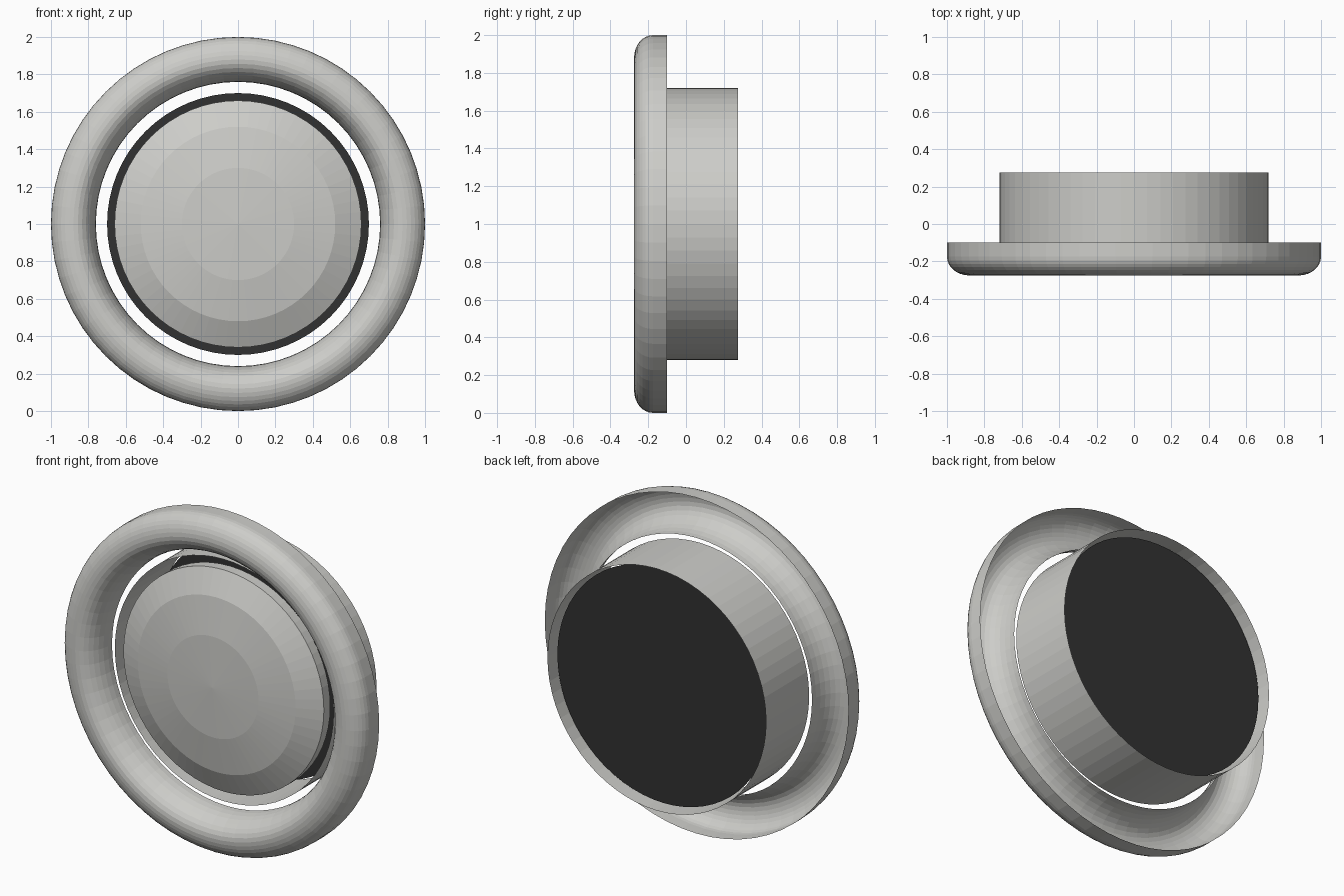
import bpy, bmesh, math

if "Cube" in bpy.data.objects:
    bpy.data.objects.remove(bpy.data.objects["Cube"])

SEGMENTS = 64
CENTRE_Z = 1.0


def material(name, colour):
    m = bpy.data.materials.new(name)
    m.diffuse_color = (*colour, 1)
    m.use_nodes = True
    m.node_tree.nodes["Principled BSDF"].inputs["Base Color"].default_value = m.diffuse_color
    return m


light_grey = material("light_grey", (0.61, 0.61, 0.585))
dark_grey = material("dark_grey", (0.031, 0.031, 0.031))


def lathe(name, profile, mat, flip=False):
    """Spin (radius, y) points round the y axis; radius 0 makes a centre point."""
    bm = bmesh.new()
    rings = []
    for r, y in profile:
        if r == 0:
            rings.append([bm.verts.new((0, y, CENTRE_Z))] * SEGMENTS)
        else:
            angles = [2 * math.pi * i / SEGMENTS for i in range(SEGMENTS)]
            rings.append([bm.verts.new((r * math.cos(a), y, CENTRE_Z + r * math.sin(a)))
                          for a in angles])
    for a, b in zip(rings, rings[1:]):
        for i in range(SEGMENTS):
            j = (i + 1) % SEGMENTS
            quad = list(dict.fromkeys((a[i], a[j], b[j], b[i])))
            bm.faces.new(quad[::-1] if flip else quad)
    mesh = bpy.data.meshes.new(name)
    bm.to_mesh(mesh)
    bm.free()
    mesh.materials.append(mat)
    obj = bpy.data.objects.new(name, mesh)
    bpy.context.collection.objects.link(obj)
    return obj


# Rounded front flange: an open shell, hollow at the back
steps = 8
quarter = [math.pi / 2 * i / steps for i in range(steps + 1)]
outer = [(0.88 + 0.12 * math.cos(t), -0.175 - 0.10 * math.sin(t)) for t in quarter]
inner = [(0.88 - 0.12 * math.sin(t), -0.10 - 0.175 * math.cos(t)) for t in quarter]
flange = lathe("front_flange", [(1.0, -0.10)] + outer + inner[1:], light_grey)

# Thin duct sleeve behind the flange
lathe("duct_sleeve", [(0.72, 0.275), (0.72, -0.13)], light_grey)

# Dark plate closing the sleeve, slightly recessed from its back end
lathe("back_plate", [(0.70, 0.21), (0, 0.21)], dark_grey)

# Shallow faceted valve disc in the middle, with a short rim
lathe("valve_disc", [(0.66, -0.075), (0.66, -0.135), (0.52, -0.20),
                     (0.30, -0.235), (0, -0.245)], light_grey)
